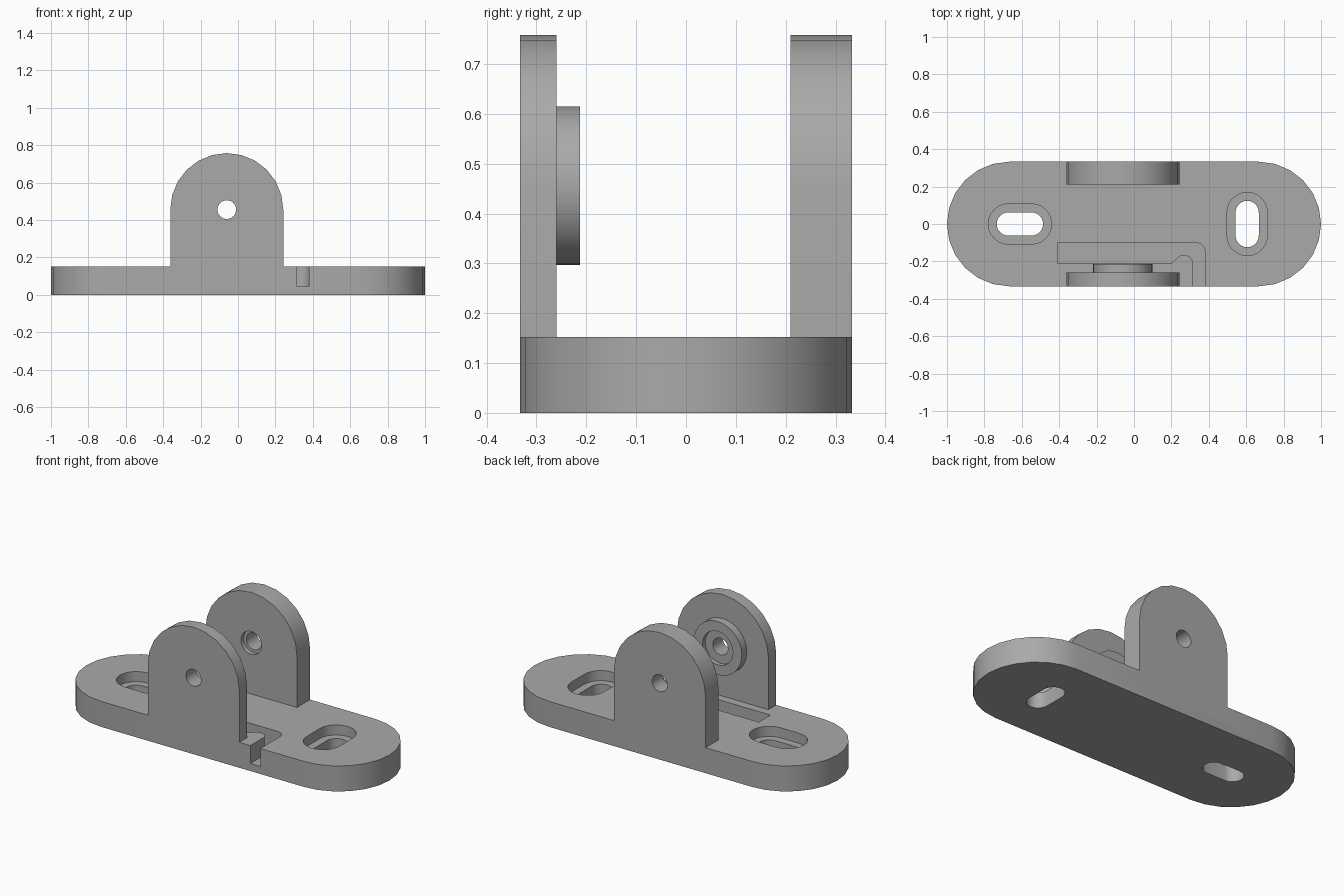
import bpy, bmesh, math
from mathutils import Vector

if "Cube" in bpy.data.objects:
    bpy.data.objects.remove(bpy.data.objects["Cube"])

grey = bpy.data.materials.new("plain grey")
grey.use_nodes = True
colour = (0.40, 0.40, 0.40, 1)
grey.diffuse_color = colour
grey.node_tree.nodes["Principled BSDF"].inputs["Base Color"].default_value = colour

THICK = 0.152            # base thickness
HALF_W = 0.333           # base half width
PIN_X, PIN_Z = -0.06, 0.456
LUG_R = 0.302


def arc(cx, cy, r, start, end, steps=12):
    """Points along an arc, angles in degrees."""
    angles = [math.radians(start + (end - start) * i / steps) for i in range(steps + 1)]
    return [(cx + r * math.cos(a), cy + r * math.sin(a)) for a in angles]


def stadium(cx, half_len, r, upright=False):
    """Slot outline centred on y = 0, lying along x or y."""
    d = half_len - r
    if upright:
        return arc(cx, d, r, 0, 180) + arc(cx, -d, r, 180, 360)
    return arc(cx + d, 0, r, -90, 90) + arc(cx - d, 0, r, 90, 270)


def prism(name, outline, low, high, axis="Z"):
    """Extrude an outline along z, or an x-z outline along y."""
    bm = bmesh.new()
    place = (lambda a, b: (a, b, low)) if axis == "Z" else (lambda a, b: (a, low, b))
    shift = (0, 0, high - low) if axis == "Z" else (0, high - low, 0)
    face = bm.faces.new([bm.verts.new(place(a, b)) for a, b in outline])
    made = bmesh.ops.extrude_face_region(bm, geom=[face])["geom"]
    bmesh.ops.translate(bm, vec=Vector(shift),
                        verts=[v for v in made if isinstance(v, bmesh.types.BMVert)])
    bmesh.ops.recalc_face_normals(bm, faces=bm.faces)
    mesh = bpy.data.meshes.new(name)
    bm.to_mesh(mesh)
    bm.free()
    mesh.materials.append(grey)
    obj = bpy.data.objects.new(name, mesh)
    bpy.context.collection.objects.link(obj)
    return obj


def disc(name, r, low, high, steps=32):
    return prism(name, arc(PIN_X, PIN_Z, r, 0, 360, steps)[:-1], low, high, "Y")


def combine(target, tool, operation):
    """Apply a boolean and discard the tool."""
    mod = target.modifiers.new(operation, "BOOLEAN")
    mod.operation, mod.object, mod.solver = operation, tool, "EXACT"
    bpy.ops.object.select_all(action="DESELECT")
    bpy.context.view_layer.objects.active = target
    target.select_set(True)
    bpy.ops.object.modifier_apply(modifier=mod.name)
    bpy.data.objects.remove(tool)


# Rounded base plate
body = prism("bracket_body", stadium(0, 1.0, HALF_W), 0, THICK)

# Two upright lugs with round tops
lug = ([(PIN_X - LUG_R, 0.07), (PIN_X + LUG_R, 0.07)]
       + arc(PIN_X, PIN_Z, LUG_R, 0, 180))
combine(body, prism("front_lug", lug, -HALF_W, -0.26, "Y"), "UNION")
combine(body, prism("back_lug", lug, 0.21, HALF_W, "Y"), "UNION")

# Round boss inside the front lug
combine(body, disc("boss", 0.159, -0.28, -0.213), "UNION")

# Pin holes and their recesses
combine(body, disc("boss_recess", 0.1, -0.238, -0.15), "DIFFERENCE")
combine(body, disc("back_recess", 0.068, 0.15, 0.235), "DIFFERENCE")
combine(body, disc("pin_hole", 0.05, -0.5, 0.5), "DIFFERENCE")

# Stepped mounting slots: one lengthwise, one crosswise
for cx, upright in ((-0.61, False), (0.605, True)):
    combine(body, prism("slot_step", stadium(cx, 0.169, 0.108, upright),
                        THICK - 0.06, 0.3), "DIFFERENCE")
    combine(body, prism("slot_hole", stadium(cx, 0.124, 0.062, upright),
                        -0.1, 0.3), "DIFFERENCE")

# Cable groove that bends out through the front edge
groove = ([(-0.41, -0.21), (-0.41, -0.1)]
          + arc(0.33, -0.15, 0.05, 90, 0, 6)
          + [(0.38, -0.5), (0.315, -0.5)]
          + arc(0.267, -0.213, 0.048, 0, 125, 8)
          + [(0.2, -0.21)])
combine(body, prism("groove", groove, 0.045, 0.3), "DIFFERENCE")

bpy.ops.object.shade_smooth_by_angle(angle=math.radians(30))
